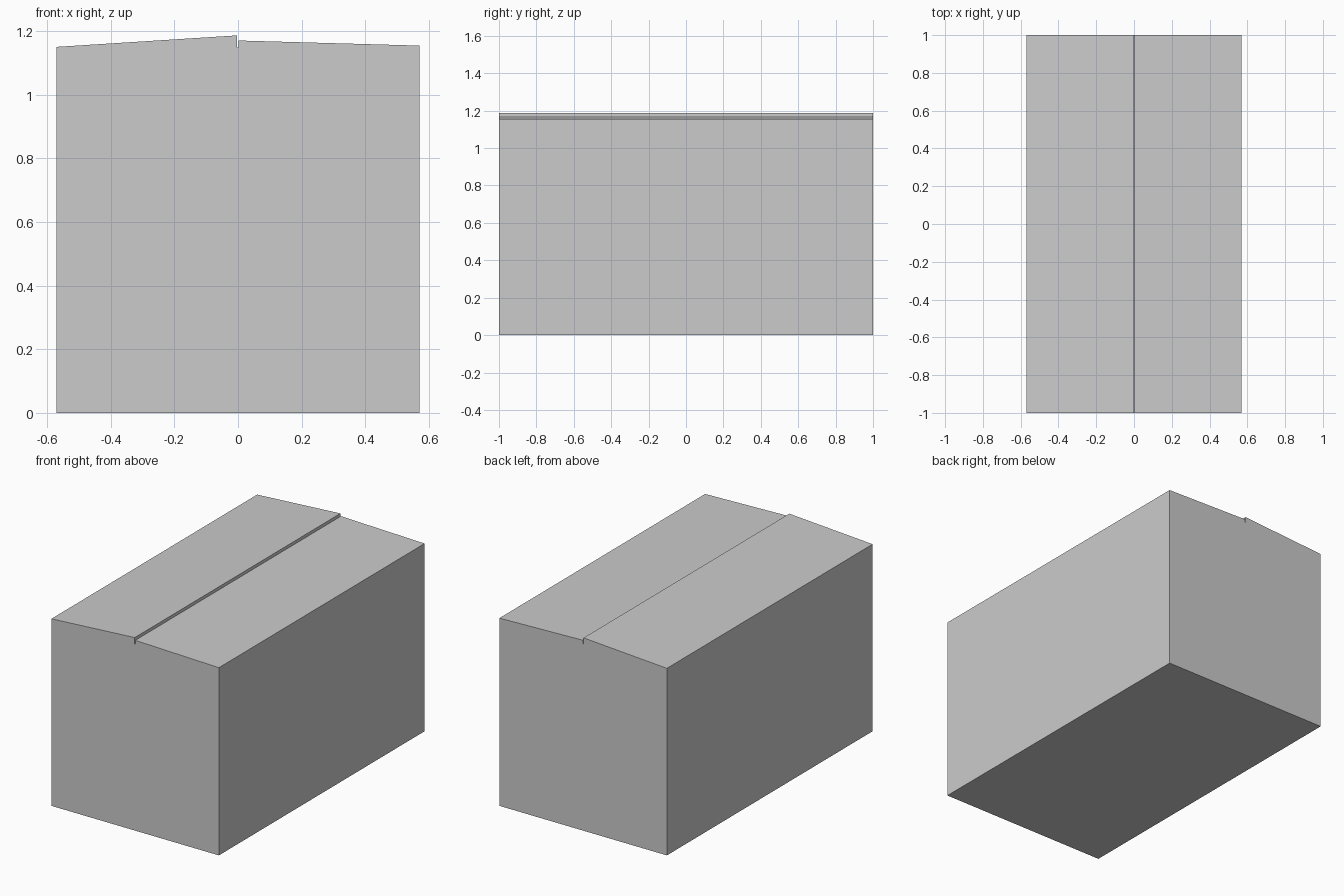
import bpy
import bmesh

if "Cube" in bpy.data.objects:
    bpy.data.objects.remove(bpy.data.objects["Cube"])

# Closed carton cross-section (x, z): two sloping lid flaps with a narrow slit between
PROFILE = [
    (-0.57, 0.0), (0.57, 0.0),
    (0.57, 1.155), (0.001, 1.171),        # right flap
    (0.001, 1.149), (-0.003, 1.149),      # slit
    (-0.003, 1.187), (-0.57, 1.151),      # left flap
]
LENGTH = 2.0


def extrude_profile(name, points, length):
    bm = bmesh.new()
    face = bm.faces.new([bm.verts.new((x, -length / 2, z)) for x, z in points])
    result = bmesh.ops.extrude_face_region(bm, geom=[face], use_keep_orig=True)
    moved = [v for v in result["geom"] if isinstance(v, bmesh.types.BMVert)]
    bmesh.ops.translate(bm, vec=(0, length, 0), verts=moved)
    bmesh.ops.recalc_face_normals(bm, faces=bm.faces)
    mesh = bpy.data.meshes.new(name)
    bm.to_mesh(mesh)
    bm.free()
    obj = bpy.data.objects.new(name, mesh)
    bpy.context.collection.objects.link(obj)
    return obj


# Carton with lid flaps
extrude_profile("carton", PROFILE, LENGTH)
